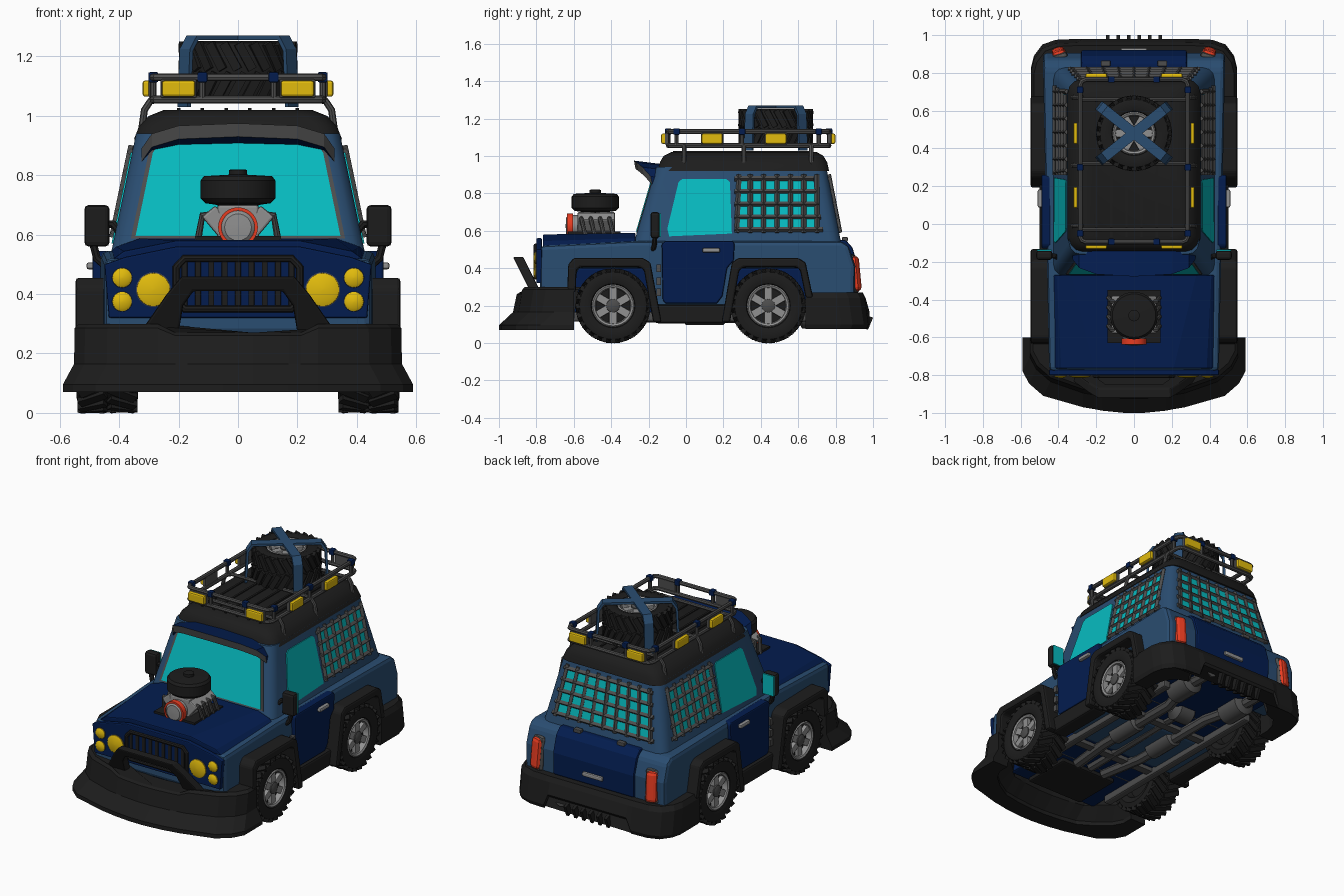
import bpy, bmesh, math
from mathutils import Matrix, Vector, Euler

if "Cube" in bpy.data.objects:
    bpy.data.objects.remove(bpy.data.objects["Cube"])

def material(name, rgb):
    m = bpy.data.materials.new(name)
    m.diffuse_color = (*rgb, 1)
    m.use_nodes = True
    m.node_tree.nodes["Principled BSDF"].inputs["Base Color"].default_value = m.diffuse_color
    return m
BLUE = material("steel_blue", (0.023, 0.074, 0.165))
NAVY = material("dark_blue", (0.001, 0.012, 0.078))
BLACK = material("rubber_black", (0.012, 0.012, 0.012))
GREY = material("dark_grey", (0.075, 0.075, 0.075))
SILVER = material("silver", (0.28, 0.28, 0.28))
YELLOW = material("lamp_yellow", (0.76, 0.50, 0.004))
CYAN = material("glass_cyan", (0.002, 0.50, 0.53))
RED = material("lamp_red", (0.80, 0.045, 0.015))

# ---------- helpers (all geometry in world coordinates) ----------
def mesh(name, verts, faces, mat, mirror=False, bevel=0, smooth=False):
    me = bpy.data.meshes.new(name)
    me.from_pydata([tuple(v) for v in verts], [], faces)
    bm = bmesh.new(); bm.from_mesh(me)
    bmesh.ops.recalc_face_normals(bm, faces=bm.faces[:])
    bm.to_mesh(me); bm.free()
    me.materials.append(mat)
    ob = bpy.data.objects.new(name, me)
    bpy.context.collection.objects.link(ob)
    if smooth:
        ob.select_set(True)
        bpy.context.view_layer.objects.active = ob
        bpy.ops.object.shade_smooth_by_angle(angle=math.radians(35))
        ob.select_set(False)
    if mirror:
        ob.modifiers.new("mirror", 'MIRROR').use_mirror_merge = False
    if bevel:
        b = ob.modifiers.new("bevel", 'BEVEL')
        b.width, b.segments, b.limit_method = bevel, 2, 'ANGLE'
    return ob

def loft(name, rings, mat, cap=True, **k):
    n = len(rings[0])
    faces = [(i*n+j, i*n+(j+1) % n, (i+1)*n+(j+1) % n, (i+1)*n+j)
             for i in range(len(rings)-1) for j in range(n)]
    if cap:
        faces += [tuple(range(n)), tuple(range((len(rings)-1)*n, len(rings)*n))]
    return mesh(name, [p for r in rings for p in r], faces, mat, **k)

def prism(name, poly, offset, mat, **k):
    return loft(name, [poly, [Vector(p)+Vector(offset) for p in poly]], mat, **k)

def profile(name, yz, x0, x1, mat, **k):
    return loft(name, [[(x, y, z) for y, z in yz] for x in (x0, x1)], mat, **k)

def lathe(name, prof, M, mat, n=28, **k):
    t = [2*math.pi*i/n for i in range(n)]
    return loft(name, [[M @ Vector((x, r*math.cos(a), r*math.sin(a))) for a in t] for x, r in prof], mat, smooth=True, **k)

def T(loc, size=(1, 1, 1), rot=(0, 0, 0)):
    return Matrix.LocRotScale(Vector(loc), Euler(rot), Vector(size))

def blocks(name, mats, mat, **k):
    V = [(x, y, z) for x in (-.5, .5) for y in (-.5, .5) for z in (-.5, .5)]
    F = [(0, 1, 3, 2), (4, 6, 7, 5), (0, 4, 5, 1), (2, 3, 7, 6), (0, 2, 6, 4), (1, 5, 7, 3)]
    return mesh(name, [M @ Vector(v) for M in mats for v in V],
                [tuple(i+8*b for i in f) for b in range(len(mats)) for f in F], mat, **k)

def tubes(name, paths, r, mat, cyclic=False, res=2, **k):
    cu = bpy.data.curves.new(name, 'CURVE')
    cu.dimensions, cu.bevel_depth, cu.bevel_resolution, cu.use_fill_caps = '3D', r, res, True
    for path in paths:
        s = cu.splines.new('POLY')
        s.points.add(len(path)-1)
        for p, co in zip(s.points, path):
            p.co = (*co, 1)
        s.use_cyclic_u = cyclic
    tmp = bpy.data.objects.new("tmp", cu)
    bpy.context.collection.objects.link(tmp)
    me = tmp.evaluated_get(bpy.context.evaluated_depsgraph_get()).to_mesh()
    V, F = [v.co.copy() for v in me.vertices], [tuple(p.vertices) for p in me.polygons]
    bpy.data.objects.remove(tmp)
    return mesh(name, V, F, mat, smooth=res > 0, **k)

def rounded(w, y0, y1, c, z, n=4):
    out = []
    for cx, cy, a0 in ((w-c, y1-c, 0), (c-w, y1-c, 90), (c-w, y0+c, 180), (w-c, y0+c, 270)):
        for i in range(n):
            a = math.radians(a0+90*i/(n-1))
            out.append((cx+c*math.cos(a), cy+c*math.sin(a), z))
    return out

TO_FRONT, TO_UP = Matrix.Rotation(-math.pi/2, 4, 'Z'), Matrix.Rotation(-math.pi/2, 4, 'Y')
side_x = lambda z: .425-.21*(z-.55)      # cabin half width
front_y = lambda z: -.28+.293*(z-.53)    # windscreen slope
rear_y = lambda z: .83-.195*(z-.53)      # rear window slope
both = lambda half: half+[(-x, *r) for x, *r in reversed(half)]

# ---------- body ----------
body = [(-.78, .26), (-.78, .52), (-.27, .545), (.83, .545), (.87, .52), (.905, .41), (.90, .2), (.66, .2), (.62, .4),
        (.28, .4), (.24, .15), (-.16, .15), (-.21, .4), (-.58, .4), (-.6, .26)]
loft("lower_body", [[(s*(.465+.02*y), y, z) for y, z in body] for s in (-1, 1)], BLUE, bevel=.028)
loft("cabin", [rounded(side_x(z), front_y(z), rear_y(z), .06, z) for z in (.53, .94)], BLUE, smooth=True)
loft("roof", [rounded(w, a, b, .07, z) for z, w, a, b in ((.92, .351, -.15, .765), (.965, .333, -.14, .755),
     (1.0, .30, -.12, .735), (1.02, .25, -.08, .70))], BLACK, smooth=True)
blocks("roof_ribs", [T((x, .3, 1.02), (.012, .74, .012)) for x in (-.2, -.12, -.04, .04, .12, .2)], BLACK)
visor = loft("sun_visor", [[(x, y+dy, z+dz) for y, z in ((-.278, .975), (-.27, .93), (-.14, .90), (-.12, .955))]
     for x, dy, dz in ((-.325, .09, -.085), (-.29, .045, -.035), (-.2, .012, -.008), (0, 0, 0), (.2, .012, -.008), (.29, .045, -.035), (.325, .09, -.085))], NAVY)
visor.data.materials.append(GREY)
for p in visor.data.polygons:
    if p.normal.y < -.5:
        p.material_index = 1
loft("hood", [[(x, y, z) for x, z in both(h)] for y, h in ((-.765, [(.425, .515), (.385, .545), (.21, .58)]),
     (-.27, [(.44, .53), (.41, .56), (.33, .588)]))], NAVY, bevel=.006)

# ---------- glass ----------
ws = [(.345, .595), (.287, .875), (.262, .915)]
for nm, s, t, m in (("windscreen_frame", 1.045, .003, GREY), ("windscreen", 1, .007, CYAN)):
    prism(nm, [(x*s, front_y(z)+.002, z) for x, z in ((x, .76+(z-.76)*s) for x, z in both(ws))], (0, -.002-t, 0), m)
def side_plate(name, yz, mat, t):
    prism(name, [(side_x(z)-.004, y, z) for y, z in yz], (.004+t, 0, 0), mat, mirror=True)
side_plate("door_window", [(-.09, .57), (-.10, .61), (-.04, .86), (-.02, .877), (.215, .877), (.235, .86), (.245, .585)], CYAN, .005)
side_plate("rear_side_window", [(.27, .6), (.285, .885), (.68, .885), (.71, .62), (.70, .6)], CYAN, .004)
prism("rear_window", [(x, rear_y(z)-.004, z) for x, z in both([(.335, .6), (.29, .885)])], (0, .008, 0), CYAN)
# window guards
sp = lambda y, z: (side_x(z)+.004, y, z)
rp = lambda x, z: (x, rear_y(z)+.004, z)
tubes("side_window_mesh", [[sp(y, .59), sp(y+(.012 if y < .3 else 0), .9)] for y in [.272+.0715*i for i in range(7)]] +
      [[sp(.26, z), sp(.735-.05*(z-.6)/.28, z)] for z in (.607, .674, .742, .81, .878)], .0135, GREY, res=0, mirror=True)
tubes("rear_window_mesh", [[rp(x, .59), rp(x*.86, .9)] for x in [-.33+.0825*i for i in range(9)]] +
      [[rp(-w, z), rp(w, z)] for z, w in ((.607, .35), (.674, .34), (.742, .33), (.81, .315), (.878, .305))], .0135, GREY, res=0)

# ---------- doors, sills, wheel arch flares ----------
profile("door", [(-.13, .53), (-.11, .545), (.25, .545), (.26, .53), (.255, .44), (.22, .4), (.195, .25), (.165, .21), (-.11, .21), (-.125, .23)],
        .44, .49, NAVY, mirror=True, bevel=.008)
blocks("door_handle", [T((.495, .135, .495), (.03, .095, .024))], SILVER, mirror=True, bevel=.008)
blocks("door_hinges", [T((.48, -.145, z), (.025, .025, .04)) for z in (.27, .33, .40)], GREY, mirror=True)
blocks("sill", [T((.45, .03, .155), (.1, .38, .1))], BLACK, mirror=True, bevel=.012)
profile("front_flare", [(-.635, .27), (-.63, .42), (-.60, .455), (-.23, .455), (-.19, .43), (-.13, .11),
        (-.175, .11), (-.225, .39), (-.25, .405), (-.565, .405), (-.585, .39), (-.59, .27)], .42, .547, BLACK, mirror=True, bevel=.012)
profile("rear_flare", [(.19, .11), (.245, .43), (.28, .455), (.60, .455), (.64, .43), (.68, .24),
        (.64, .24), (.61, .39), (.59, .405), (.31, .405), (.285, .39), (.235, .11)], .42, .547, BLACK, mirror=True, bevel=.012)

# ---------- plough, rear bumper, bull bar ----------
PLOUGH = lambda w, f: [(w, f+.22), (w-.035, f+.155), (w-.11, f+.09), (.27, f+.03), (.21, f+.02), (.17, f+.012), (.05, f)]
REAR = lambda w, f: [(w, f+.15), (w-.015, f+.09), (w-.06, f+.03), (w-.13, f+.005), (.30, f), (.27, f), (.05, f)]
def wrap(shape, w, f, end, z, dip, t, flip):
    ring = both([(w, end)]+shape(w, f)) + list(reversed(both([(w-t, end)]+shape(w-t, f+t))))
    return [(x, y*flip, z-(dip if abs(x) < .275 and abs(x) != .27*(flip > 0) else 0)) for x, y in ring]
loft("plough_bumper", [wrap(PLOUGH, w, f, -.60, z, d, .11, 1) for z, w, f, d in
     ((.07, .59, -1.0, 0), (.095, .59, -1.0, 0), (.165, .552, -.925, 0), (.285, .55, -.905, .025), (.30, .535, -.89, .03))], BLACK)
loft("rear_bumper", [wrap(REAR, w, f, -.64, z, d, .10, -1) for z, w, f, d in
     ((.075, .535, -.97, -.08), (.10, .545, -.98, -.07), (.24, .545, -.96, 0), (.27, .53, -.945, 0))], BLACK)
bar = both([(.33, .27), (.24, .40), (.19, .46)]) + list(reversed(both([(.2, .27), (.185, .36), (.15, .41)])))
prism("bull_bar", [(x, -.83-(z-.27)*.5, z) for x, z in bar], (0, .055, 0), BLACK, bevel=.008)
blocks("rear_spikes", [T((-.14+.056*i, .945, .12), (.018, .09, .07), (-.4, 0, 0)) for i in range(6)], BLACK)

# ---------- front face ----------
prism("front_panel", [(x, -.77, z) for x, z in both([(.435, .32), (.45, .50), (.38, .525), (.21, .56)])], (0, -.03, 0), NAVY, bevel=.006)
tubes("grille_frame", [[(x, -.803, z) for x, z in both([(.18, .35), (.208, .38), (.208, .49), (.18, .52)])]], .013, BLACK, cyclic=True)
blocks("grille_bars", [T((x*.045, -.80, .435), (.02, .014, .15)) for x in range(-4, 5)], BLACK, bevel=.004)
for x, z, r in ((.285, .415, .057), (.39, .455, .033), (.39, .375, .033)):
    M = Matrix.Translation((x, -.795, z)) @ TO_FRONT
    lathe("lamp_rim", [(0, r*1.03), (.008, r*1.03), (.009, r)], M, GREY, mirror=True)
    lathe("headlamp", [(0, r), (.012, r*.97), (.018, r*.7), (.021, r*.05)], M, YELLOW, mirror=True)

# ---------- engine ----------
blocks("engine_tray", [T((0, -.49, .585), (.28, .28, .02))], BLACK)
blocks("engine_block", [T((0, -.48, .635), (.14, .2, .13))] +
       [T((s*.07, -.48, .645), (.06, .2, .09), (0, s*.7, 0)) for s in (-1, 1)], SILVER, bevel=.008)
tubes("exhaust_headers", [[(.07, y, .67), (.12, y, .665), (.135, y+.02, .58)] for y in (-.56, -.51, -.46, -.41)], .012, GREY, mirror=True)
E = Matrix.Translation((0, -.575, .625)) @ TO_FRONT
lathe("engine_pulley", [(0, .058), (.055, .058), (.066, .045), (.068, .01)], E, SILVER)
lathe("red_belt", [(.03, .056), (.03, .067), (.062, .067), (.062, .056)], E, RED, cap=False)
A = Matrix.Translation((0, -.485, 0)) @ TO_UP
lathe("air_filter", [(.67, .06), (.70, .07), (.706, .11), (.722, .126), (.782, .126), (.797, .115), (.802, .03), (.818, .03), (.82, .02)], A, BLACK, n=32)

# ---------- mirrors ----------
blocks("mirror_housing", [T((.475, -.165, .63), (.085, .05, .14))], BLACK, mirror=True, bevel=.015)
blocks("mirror_glass", [T((.475, -.138, .63), (.075, .008, .125))], CYAN, mirror=True)
tubes("mirror_arm", [[(.40, -.2, .53), (.40, -.18, .61), (.42, -.17, .635), (.45, -.165, .635)], [(.49, -.165, .58), (.475, -.17, .52), (.44, -.18, .49)]], .014, BLACK, mirror=True)

# ---------- rear ----------
profile("tailgate", [(.80, .55), (.855, .55), (.89, .51), (.92, .41), (.915, .27), (.86, .27)], -.28, .28, NAVY, bevel=.01)
blocks("tailgate_handle", [T((0, .922, .335), (.14, .02, .028))], SILVER, bevel=.008)
blocks("tailgate_hinges", [T((x, .85, .555), (.05, .03, .022)) for x in (-.15, .15)], GREY, bevel=.004)
blocks("tail_lamp_trim", [T((.395, .892, .37), (.085, .04, .21), (.1, 0, -.3))], GREY, mirror=True, bevel=.018)
blocks("tail_lamp", [T((.397, .90, .37), (.072, .058, .19), (.1, 0, -.3))], RED, mirror=True, bevel=.022)

# ---------- roof rack ----------
loop = lambda z: rounded(.285, -.095, .765, .03, z, 3)
tubes("rack_rails", [loop(1.13), loop(1.055)], .013, GREY, cyclic=True)
posts = [(s*.285, y) for s in (-1, 1) for y in (-.05, .3, .71)] + [(s*.12, y) for s in (-1, 1) for y in (-.095, .765)]
tubes("rack_posts", [[(x, y, 1.055), (x, y, 1.13)] for x, y in posts] +
      [[(-.285, y, 1.055), (.285, y, 1.055)] for y in (-.03, .32, .66)], .011, GREY)
tubes("rack_legs", [[(.27, y, 1.055), (.295, y, 1.05), (.315, y, 1.02), (.325, y, .95)] for y in (-.01, .31, .67)], .012, GREY, mirror=True)
blocks("rack_clamps", [T((x, y, 1.13), (.034, .034, .034)) for x, y in posts], NAVY, bevel=.005)
lamps = [((.2, -.11, 1.092), 0, -1), ((.298, .14, 1.092), 1, 1), ((.298, .48, 1.092), 1, 1), ((.2, .775, 1.092), 0, 1)]
size = lambda turn, l, t, h: (t, l, h) if turn else (l, t, h)
shift = lambda c, turn, d: (c[0]+d*turn, c[1]+d*(1-turn), c[2])
blocks("rack_lamp_housings", [T(shift(c, t, -s*.008), size(t, .122, .022, .064)) for c, t, s in lamps], GREY, mirror=True, bevel=.006)
blocks("rack_lamps", [T(shift(c, t, s*.008), size(t, .112, .03, .054)) for c, t, s in lamps], YELLOW, mirror=True, bevel=.008)

# ---------- wheels, spare and straps ----------
def wheel(name, M):
    lathe(name+"_tyre", [(-.05, .10), (-.09, .115), (-.103, .15), (-.095, .18), (-.08, .188), (.08, .188), (.095, .18), (.103, .15), (.092, .118), (.055, .105)], M, BLACK)
    blocks(name+"_tread", [M @ Matrix.Rotation(math.radians(15*i+7.5*(s > 0)), 4, 'X') @ T((s*.05, 0, .188), (.1, .03, .02), (0, 0, s*.5))
           for i in range(24) for s in (-1, 1)], BLACK)
    lathe(name+"_rim", [(.055, .092), (.088, .097), (.094, .108), (.088, .114)], M, SILVER, cap=False)
    blocks(name+"_spokes", [M @ Matrix.Rotation(math.radians(60*i), 4, 'X') @ T((.066, 0, .065), (.026, .042, .075)) for i in range(6)], SILVER, bevel=.004)
    lathe(name+"_hub", [(.05, .04), (.085, .036), (.092, .02)], M, GREY, n=12)
for y, nm in ((-.39, "front"), (.44, "rear")):
    wheel(nm+"_right", Matrix.Translation((.44, y, .199)))
    wheel(nm+"_left", Matrix.Translation((-.44, y, .199)) @ Matrix.Rotation(math.pi, 4, 'Z'))
wheel("spare", Matrix.Translation((0, .48, 1.15)) @ TO_UP)
for s in (-1, 1):
    d = Vector((.78, s*.62, 0)); side = Vector((-s*.62, .78, 0))
    outer, inner = both([(.24, 1.03), (.23, 1.225), (.2, 1.27)]), both([(.226, 1.03), (.216, 1.22), (.193, 1.256)])
    prism("spare_strap", [Vector((0, .48, z))+d*u-side*.028 for u, z in outer+inner[::-1]], side*.056, BLUE)

# ---------- underside ----------
blocks("floor_pan", [T((0, .05, .28), (.64, 1.62, .24))], NAVY, bevel=.01)
blocks("engine_sump", [T((0, -.58, .15), (.4, .32, .03))], BLACK, bevel=.01)
blocks("chassis_rails", [T((.31, .03, .14), (.05, 1.3, .05))], GREY, mirror=True, bevel=.01)
blocks("cross_members", [T((0, y, .15), (.6, .05, .03)) for y in (-.2, .28)], GREY)
tubes("axles", [[(-.36, y, .19), (.36, y, .19)] for y in (-.39, .44)], .032, GREY)
tubes("drive_shaft", [[(0, -.4, .16), (0, .44, .17)]], .03, GREY)
tubes("exhaust_pipes", [[(.1, -.4, .15), (.14, -.1, .14), (.14, .5, .14), (.2, .72, .145), (.2, .96, .14)]], .034, GREY, mirror=True)
for nm, x, y, r, l in (("silencer", .14, .1, .055, .24), ("rear_silencer", .2, .70, .072, .2)):
    lathe(nm, [(-l/2, r*.5), (-l/2+.02, r), (l/2-.02, r), (l/2, r*.5)], Matrix.Translation((x, y, .15)) @ TO_FRONT, GREY, mirror=True, n=16)
lathe("differential", [(-.08, .03), (-.05, .07), (.05, .07), (.08, .03)], Matrix.Translation((0, .44, .17)), GREY, n=16)
